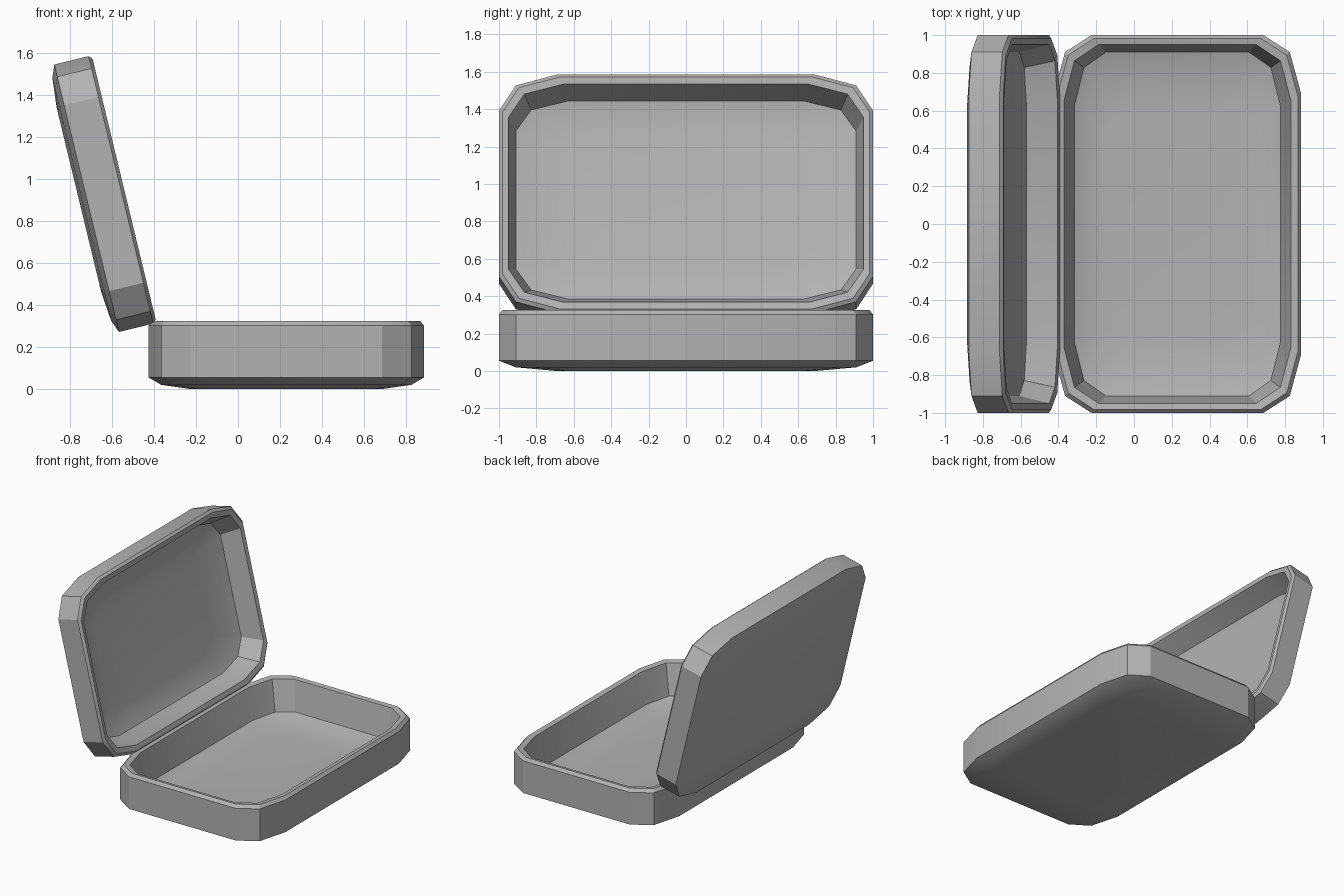
import bpy
import bmesh
import math

cube = bpy.data.objects.get("Cube")
if cube:
    bpy.data.objects.remove(cube, do_unlink=True)

HALF_X, HALF_Y = 0.655, 1.0

grey = bpy.data.materials.new("plain grey")
grey.use_nodes = True
grey.diffuse_color = (0.45, 0.45, 0.45, 1)
grey.node_tree.nodes["Principled BSDF"].inputs["Base Color"].default_value = grey.diffuse_color

# One quarter of the chamfered outline, mirrored into a full loop
quarter = [(0.655, 0.69), (0.595, 0.91), (0.455, 1.0)]
half = quarter + [(-x, y) for x, y in reversed(quarter)]
outline = half + [(-x, -y) for x, y in half]

# Cross-section from under the floor, over the rim, to the inner floor:
# inset in x, inset in y, height
section = [
    (0.20, 0.31, 0.0),
    (0.06, 0.09, 0.02),
    (0.0, 0.0, 0.055),
    (0.0, 0.0, 0.302),
    (0.018, 0.018, 0.325),
    (0.055, 0.05, 0.318),
    (0.11, 0.09, 0.09),
    (0.17, 0.17, 0.062),
    (0.28, 0.38, 0.05),
]


def make_shell(name, depth):
    """Shallow tray with a domed floor, open at the top."""
    bm = bmesh.new()
    rings = []
    for ix, iy, z in section:
        sx, sy = 1 - ix / HALF_X, 1 - iy / HALF_Y
        rings.append([bm.verts.new((x * sx, y * sy, z * depth)) for x, y in outline])
    count = len(outline)
    for low, high in zip(rings, rings[1:]):
        for i in range(count):
            j = (i + 1) % count
            bm.faces.new((low[i], low[j], high[j], high[i]))
    bm.faces.new(list(reversed(rings[0])))
    bm.faces.new(rings[-1])
    bmesh.ops.recalc_face_normals(bm, faces=bm.faces)
    mesh = bpy.data.meshes.new(name)
    bm.to_mesh(mesh)
    bm.free()
    mesh.materials.append(grey)
    obj = bpy.data.objects.new(name, mesh)
    bpy.context.collection.objects.link(obj)
    bpy.ops.object.select_all(action='DESELECT')
    obj.select_set(True)
    bpy.context.view_layer.objects.active = obj
    bpy.ops.object.shade_smooth_by_angle(angle=math.radians(30))
    return obj


# Lower tray
tray = make_shell("box_base", 1.0)
tray.location = (0.23, 0, 0)

# Shallower lid, swung open behind the long edge
lid = make_shell("box_lid", 0.68)
lid.location = (-0.757, 0, 0.9)
lid.rotation_euler = (0, math.radians(76.4), 0)
